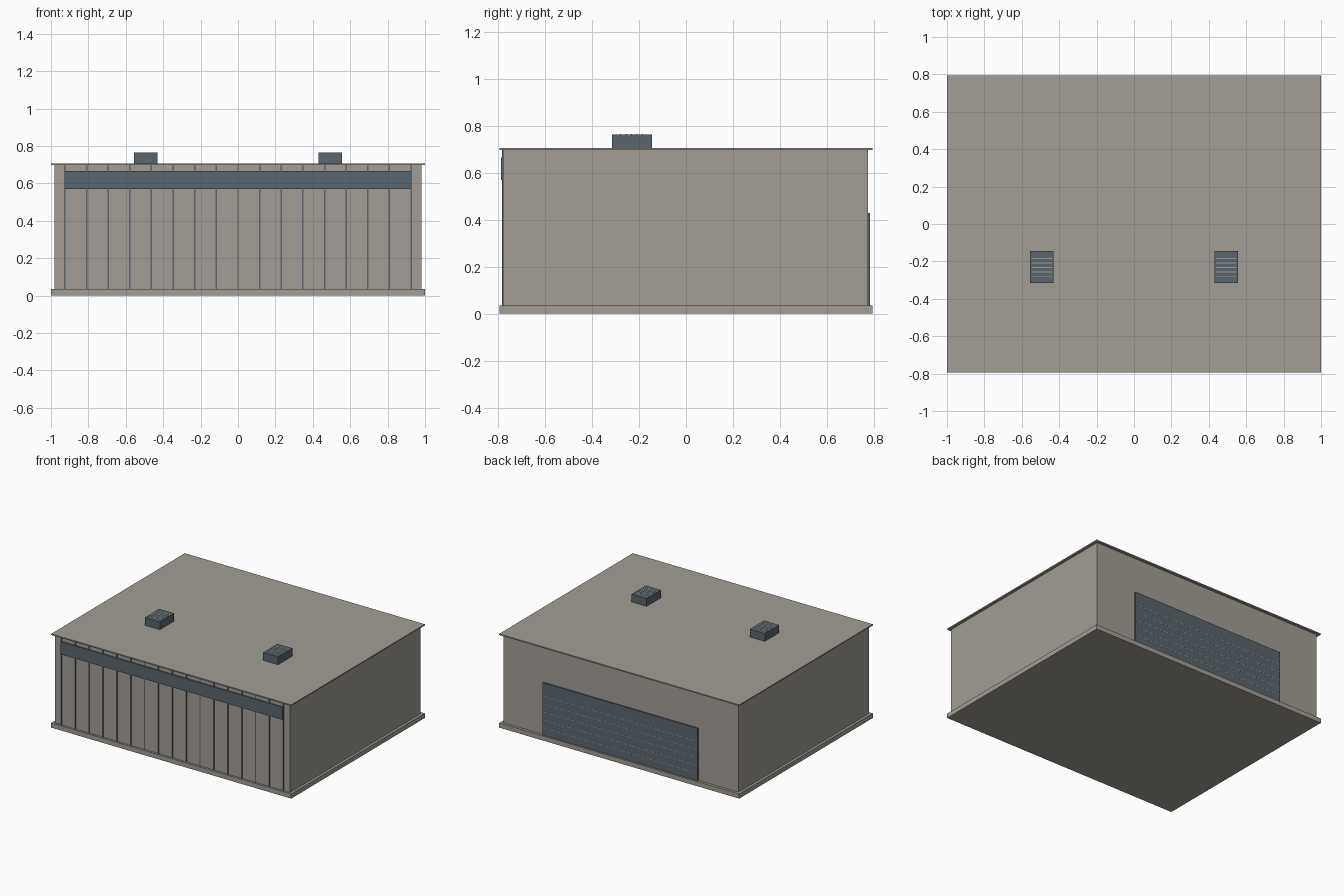
import bpy

if "Cube" in bpy.data.objects:
    bpy.data.objects.remove(bpy.data.objects["Cube"], do_unlink=True)


def material(name, rgb):
    mat = bpy.data.materials.new(name)
    mat.use_nodes = True
    mat.diffuse_color = (*rgb, 1)
    mat.node_tree.nodes["Principled BSDF"].inputs["Base Color"].default_value = (*rgb, 1)
    return mat


stone = material("warm grey", (0.36, 0.34, 0.30))
slate = material("slate blue", (0.10, 0.13, 0.155))


def box(name, x, y, z, mat):
    """Axis-aligned box from (min, max) pairs."""
    spans = (x, y, z)
    bpy.ops.mesh.primitive_cube_add(size=1, location=[(a + b) / 2 for a, b in spans])
    obj = bpy.context.object
    obj.name = name
    obj.scale = [b - a for a, b in spans]
    bpy.ops.object.transform_apply(location=False, rotation=False, scale=True)
    obj.data.materials.append(mat)
    return obj


def repeat(obj, count, axis, step):
    mod = obj.modifiers.new("repeat", "ARRAY")
    mod.count = count
    mod.use_relative_offset = False
    mod.use_constant_offset = True
    mod.constant_offset_displace = [step if i == axis else 0 for i in range(3)]


FLOOR, EAVES, ROOF = 0.035, 0.697, 0.706
FRONT, BACK = -0.78, 0.775

# Main shell
box("base_slab", (-1, 1), (-0.795, 0.795), (0, FLOOR), stone)
box("walls", (-0.98, 0.98), (FRONT, BACK), (FLOOR, EAVES), stone)
box("roof_slab", (-1, 1), (-0.795, 0.795), (EAVES, ROOF), stone)

# Front ribs and sign band
ribs = box("front_ribs", (-0.929, -0.921), (FRONT - 0.005, FRONT), (FLOOR, EAVES), slate)
repeat(ribs, 17, 0, 1.85 / 16)
box("front_band", (-0.925, 0.925), (FRONT - 0.009, FRONT), (0.57, 0.665), slate)

# Back shutter door with thin seams
box("back_door", (-0.645, 0.645), (BACK, BACK + 0.01), (FLOOR, 0.43), slate)
seams = box("door_seams", (-0.64, 0.64), (BACK + 0.009, BACK + 0.0105), (0.09, 0.093), stone)
repeat(seams, 5, 2, 0.06)

# Rooftop vents with slats
for side, x in (("right", -0.4925), ("left", 0.4925)):
    box(side + "_vent", (x - 0.0625, x + 0.0625), (-0.315, -0.145), (ROOF, 0.765), slate)
    slats = box(side + "_vent_slats", (x - 0.055, x + 0.055), (-0.282, -0.277),
                (0.764, 0.766), stone)
    repeat(slats, 5, 1, 0.0235)
